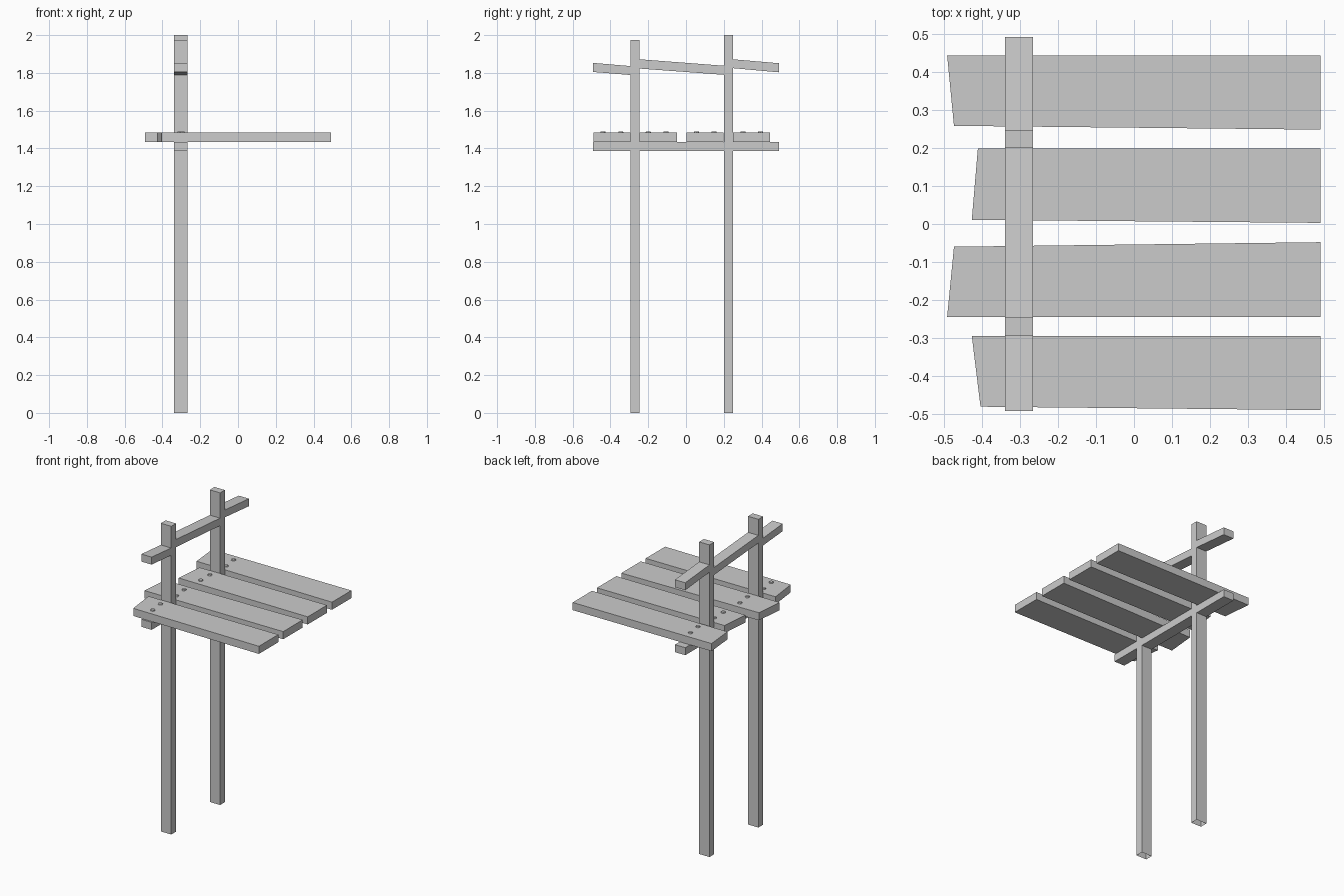
import bpy, bmesh
from mathutils import Vector

if "Cube" in bpy.data.objects:
    bpy.data.objects.remove(bpy.data.objects["Cube"])


def finish(bm, name):
    mesh = bpy.data.meshes.new(name)
    bm.to_mesh(mesh)
    bm.free()
    obj = bpy.data.objects.new(name, mesh)
    bpy.context.collection.objects.link(obj)
    return obj


def prism(loops, to_3d, direction):
    """Fill flat outlines (later loops are holes) and extrude them."""
    bm = bmesh.new()
    edges = []
    for loop in loops:
        vs = [bm.verts.new(to_3d(a, b)) for a, b in loop]
        edges += [bm.edges.new((v, vs[i - 1])) for i, v in enumerate(vs)]
    bmesh.ops.triangle_fill(bm, edges=edges, use_beauty=True)
    ext = bmesh.ops.extrude_face_region(bm, geom=bm.faces[:], use_keep_orig=True)
    moved = [g for g in ext["geom"] if isinstance(g, bmesh.types.BMVert)]
    bmesh.ops.translate(bm, verts=moved, vec=Vector(direction))
    bmesh.ops.recalc_face_normals(bm, faces=bm.faces[:])
    return bm


X0, X1 = -0.34, -0.267              # frame thickness in x
E = 0.493                           # arm reach in y
A0, A1, B0, B1 = -0.295, -0.247, 0.2, 0.248   # post sides in y
Z0, Z1, Z2 = 1.387, 1.435, 1.484    # beam bottom, beam top, plank top

# Frame: two posts, support beam and tilted rail as one joined piece
outline = [
    (A0, 0), (A1, 0), (A1, Z0), (B0, Z0), (B0, 0), (B1, 0), (B1, Z0),
    (E, Z0), (E, Z1), (B1, Z1), (B1, 1.825), (E, 1.803), (E, 1.851),
    (B1, 1.872), (B1, 2.0), (B0, 2.0), (B0, 1.838), (A1, 1.872),
    (A1, 1.975), (A0, 1.975), (A0, 1.836), (-E, 1.853), (-E, 1.805),
    (A0, 1.789), (A0, Z1), (-E, Z1), (-E, Z0), (A0, Z0)]
window = [(A1, Z1), (B0, Z1), (B0, 1.79), (A1, 1.823)]
bm = prism([outline, window], lambda y, z: (X0, y, z), (X1 - X0, 0, 0))
# the posts are open underneath
feet = [f for f in bm.faces if all(v.co.z < 0.001 for v in f.verts)]
bmesh.ops.delete(bm, geom=feet, context='FACES_ONLY')
bmesh.ops.dissolve_limit(bm, angle_limit=0.001, verts=bm.verts[:], edges=bm.edges[:])
finish(bm, "post_frame")

# Planks: roughly sawn left ends, square right ends
planks = [
    [(-0.428, -0.295), (-0.405, -0.482), (0.492, -0.491), (0.492, -0.295)],
    [(-0.475, -0.06), (-0.493, -0.245), (0.492, -0.245), (0.492, -0.048)],
    [(-0.412, 0.199), (-0.428, 0.011), (0.492, 0.003), (0.492, 0.199)],
    [(-0.493, 0.445), (-0.475, 0.259), (0.492, 0.249), (0.492, 0.445)]]
for i, plank in enumerate(planks):
    finish(prism([plank], lambda x, y: (x, y, Z1), (0, 0, Z2 - Z1)), f"plank_{i + 1}")

# Nail heads: a pair on each plank above the beam
nails = [(-0.296, -0.44), (-0.308, -0.345), (-0.296, -0.2), (-0.308, -0.106),
         (-0.303, 0.055), (-0.303, 0.148), (-0.296, 0.302), (-0.308, 0.395)]
bm = bmesh.new()
for x, y in nails:
    top = bmesh.ops.create_cone(bm, cap_ends=True, segments=8,
                                radius1=0.015, radius2=0.012, depth=0.01)
    bmesh.ops.translate(bm, verts=top["verts"], vec=(x, y, Z2 + 0.002))
finish(bm, "nail_heads")
